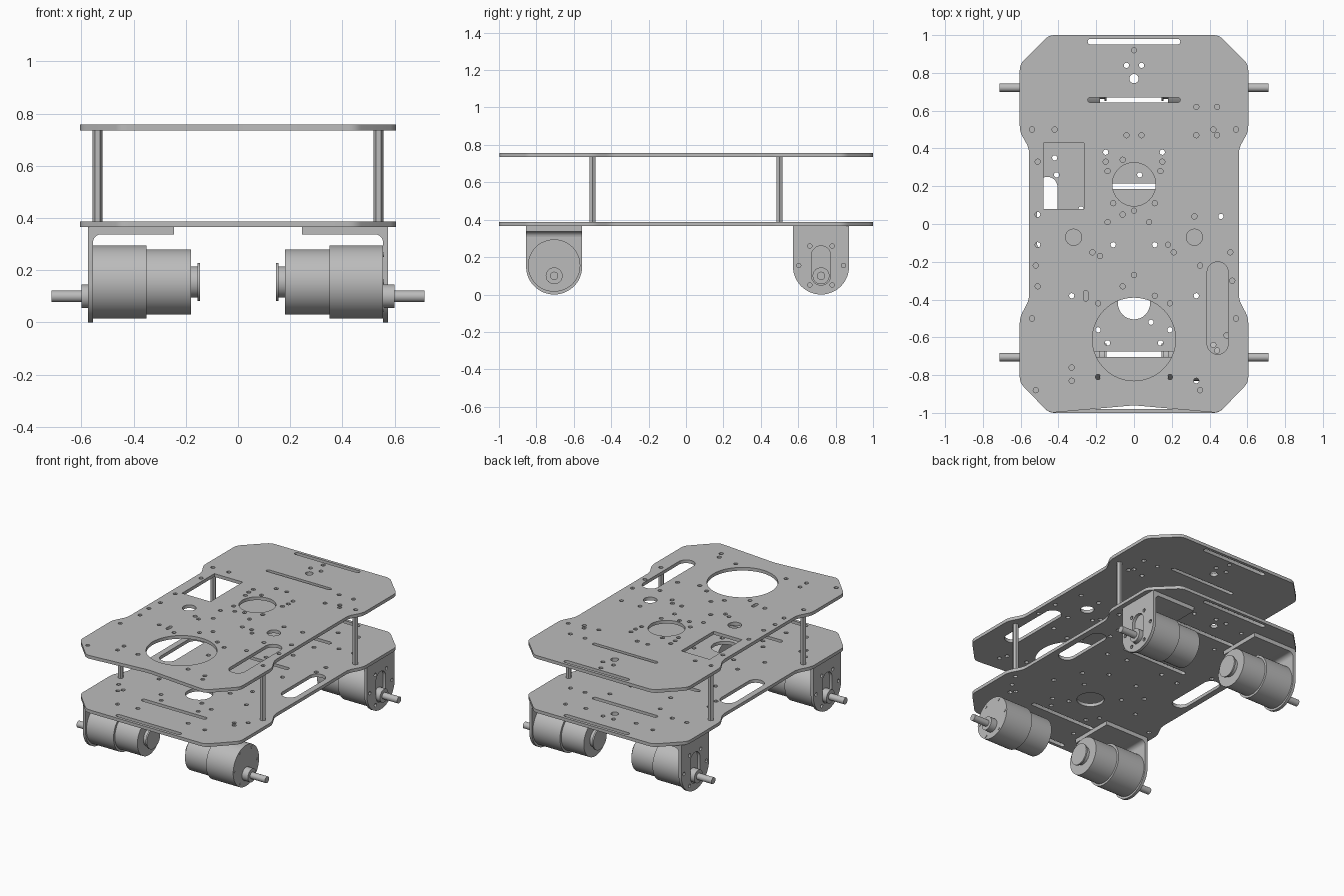
import bpy, bmesh
from math import sin, cos, pi
from mathutils import Matrix, Vector

cube = bpy.data.objects.get("Cube")
if cube:
    bpy.data.objects.remove(cube, do_unlink=True)

GREY = (0.5, 0.5, 0.5, 1)
metal = bpy.data.materials.new("light_grey_metal")
metal.use_nodes = True
metal.diffuse_color = GREY
metal.node_tree.nodes["Principled BSDF"].inputs["Base Color"].default_value = GREY


def finish(name, mesh, matrix):
    """Place the mesh, clean it up and shade its curved sides smooth."""
    mesh.transform(matrix)
    bm = bmesh.new()
    bm.from_mesh(mesh)
    bmesh.ops.remove_doubles(bm, verts=bm.verts, dist=1e-5)
    bmesh.ops.recalc_face_normals(bm, faces=bm.faces)
    bm.to_mesh(mesh)
    bm.free()
    mesh.materials.clear()
    mesh.materials.append(metal)
    obj = bpy.data.objects.new(name, mesh)
    bpy.context.collection.objects.link(obj)
    bpy.ops.object.select_all(action="DESELECT")
    obj.select_set(True)
    bpy.context.view_layer.objects.active = obj
    bpy.ops.object.shade_smooth_by_angle(angle=pi / 6)
    return obj


def slab(name, loops, low, high, matrix=Matrix()):
    """Extrude an outline with holes from low to high along local z."""
    curve = bpy.data.curves.new(name, "CURVE")
    curve.dimensions = "2D"
    curve.fill_mode = "BOTH"
    curve.extrude = (high - low) / 2
    for loop in loops:
        spline = curve.splines.new("POLY")
        spline.points.add(len(loop) - 1)
        for point, (x, y) in zip(spline.points, loop):
            point.co = (x, y, 0, 1)
        spline.use_cyclic_u = True
    temp = bpy.data.objects.new(name, curve)
    mesh = bpy.data.meshes.new_from_object(temp)
    bpy.data.objects.remove(temp)
    return finish(name, mesh, matrix @ Matrix.Translation((0, 0, (low + high) / 2)))


def turned(name, profile, matrix, sides=48):
    """Revolve (position, radius) pairs around local z."""
    bm = bmesh.new()
    rings = [[bm.verts.new((r * cos(2 * pi * i / sides), r * sin(2 * pi * i / sides), p))
              for i in range(sides)] for p, r in profile]
    for a, b in zip(rings, rings[1:]):
        for i in range(sides):
            j = (i + 1) % sides
            bm.faces.new((a[i], a[j], b[j], b[i]))
    bm.faces.new(rings[0])
    bm.faces.new(rings[-1])
    mesh = bpy.data.meshes.new(name)
    bm.to_mesh(mesh)
    bm.free()
    return finish(name, mesh, matrix)


def circle(x, y, r, sides=12):
    return [(x + r * cos(2 * pi * i / sides), y + r * sin(2 * pi * i / sides)) for i in range(sides)]


def slot(x, y, half_x, half_y):
    """Round-ended slot."""
    r = min(half_x, half_y)
    loop = []
    for i in range(24):
        a = 2 * pi * (i + 0.5) / 24
        loop.append((x + r * cos(a) + (half_x - r) * (1 if cos(a) > 0 else -1),
                     y + r * sin(a) + (half_y - r) * (1 if sin(a) > 0 else -1)))
    return loop


def rounded(points, d):
    """Round every corner of a polygon over the distance d."""
    loop = []
    for i, p in enumerate(points):
        p = Vector(p)
        a = p + (Vector(points[i - 1]) - p).normalized() * d
        b = p + (Vector(points[(i + 1) % len(points)]) - p).normalized() * d
        for k in range(5):
            t = k / 4
            loop.append(tuple(a * (1 - t) ** 2 + p * 2 * t * (1 - t) + b * t * t))
    return loop


def drill(pairs, r=0.014):
    """Small holes, given in hundredths."""
    return [circle(x / 100, y / 100, r) for x, y in pairs]


def both(pairs):
    return pairs + [(-x, y) for x, y in pairs]


# Plate outline, waisted in the middle
side = [(.45, -1), (.605, -.84), (.605, -.495), (.555, -.4),
        (.555, .4), (.605, .49), (.605, .845), (.45, 1)]
mirror_side = [(-x, y) for x, y in reversed(side)]
post_holes = both([(54, 50), (54, -50)])

# Top plate, notched at the front
single = [(0, 92), (33, 62), (44, 62), (33, 47), (44, 47), (42, 50), (-42, 50), (-6, 34), (-6, 5),
          (0, 7), (8, 1), (-14, 1), (32, 4), (46, 4), (-51, 33), (-51, 5), (-51, -11), (-52, -22),
          (-51, -33), (51, -15), (52, -30), (35, -22), (-22, -15), (-18, -17), (18, -11), (21, -15),
          (0, -27), (-6, -33), (11, -38), (-33, -76), (35, -88), (-52, -88)]
paired = [(4, 84), (4, 47), (15, 38), (15, 33), (14, 28), (11, 11), (11, -11),
          (33, -38), (19, -42), (33, -83), (19, -81)]
top_loops = [rounded(side + mirror_side + [(0, -.96)], .03)]
top_loops += drill(single + both(paired) + post_holes) + drill([(0, 77)], .025)
top_loops += [circle(s * .32, -.07, .043, 24) for s in (1, -1)]
top_loops += [circle(0, -.61, .22, 64), circle(0, .21, .115, 40),
              [(-.48, .08), (-.265, .08), (-.265, .43), (-.48, .43)],
              slot(.443, -.445, .056, .245), slot(-.255, -.38, .012, .028),
              slot(0, .965, .245, .015), slot(0, .657, .245, .013)]
slab("top_plate", top_loops, .735, .757)

# Bottom plate, straight at both ends
low_pairs = [(42, 35), (41, 26), (19, -56), (14, -63), (49, -59), (42, -64), (44, -67), (4, 84),
             (33, 62), (44, 62), (19, 55), (15, 38), (14, 10), (28, 8), (11, -11), (25, -20),
             (33, -38), (15, -30), (33, -83), (19, -81), (33, 83), (19, 81)]
low_loops = [rounded(side + mirror_side, .03)]
low_loops += drill(both(low_pairs) + post_holes + [(3, 26), (9, -52)]) + drill([(0, 77)], .025)
low_loops += [circle(0, -.42, .085, 32)]
low_loops += [slot(s * .46, .05, .055, .2) for s in (1, -1)]
low_loops += [slot(0, y, .245, .015) for y in (.965, .657, .2, -.69, -.965)]
slab("bottom_plate", low_loops, .365, .387)

# Hexagonal posts between the plates
for sx, x in (("left", .538), ("right", -.538)):
    for sy, y in (("front", -.5), ("rear", .5)):
        turned(f"{sy}_{sx}_post", [(.38, .019), (.74, .019)], Matrix.Translation((x, y, 0)), 6)

# Local x, y, z become world y, z, x for parts facing sideways
sideways = Matrix(((0, 0, 1, 0), (1, 0, 0, 0), (0, 1, 0, 0), (0, 0, 0, 1)))
upright = Matrix(((1, 0, 0, 0), (0, 0, 1, 0), (0, 1, 0, 0), (0, 0, 0, 1)))

screws = [(.12 * cos(pi * k / 3), .155 + .12 * sin(pi * k / 3)) for k in range(6)]
face = [(-.15, .315)] + [(-.15 * cos(pi * k / 24), .15 - .15 * sin(pi * k / 24))
                         for k in range(25)] + [(.15, .315)]
bend = [(.525 + .03 * sin(a), .307 + .03 * cos(a)) for a in (pi * k / 12 for k in range(7))]
flange = [(.575, .365), (.245, .365), (.245, .337)] + bend + [(.555, .315), (.575, .315)]

for sx, s in (("left", 1), ("right", -1)):
    for sy, y in (("front", -.705), ("rear", .722)):
        name = f"{sy}_{sx}"
        place = Matrix.Translation((0, y, 0)) @ Matrix.Diagonal((s, 1, 1, 1))
        axis = place @ Matrix.Translation((0, 0, .155)) @ sideways
        drive = place @ Matrix.Translation((0, 0, .1)) @ sideways

        # Motor with gearbox and rear cap
        turned(name + "_motor", [(.145, .06), (.145, .072), (.155, .072), (.155, .06), (.18, .06),
                                 (.18, .125), (.35, .125), (.35, .14), (.555, .14)], axis)
        turned(name + "_shaft", [(.55, .045), (.6, .045), (.6, .022), (.713, .022)], drive, 32)
        for k, (u, v) in enumerate(screws):
            slab(f"{name}_screw_{k}", [circle(u, v, .009)], .55, .558, place @ sideways)

        # Angle bracket; the front left motor has none
        if name != "front_left":
            slab(name + "_bracket_face", [face, slot(0, .155, .052, .105)] +
                 [circle(u, v, .012) for u, v in screws], .555, .575, place @ sideways)
            slab(name + "_bracket_flange", [flange], -.15, .15, place @ upright)
